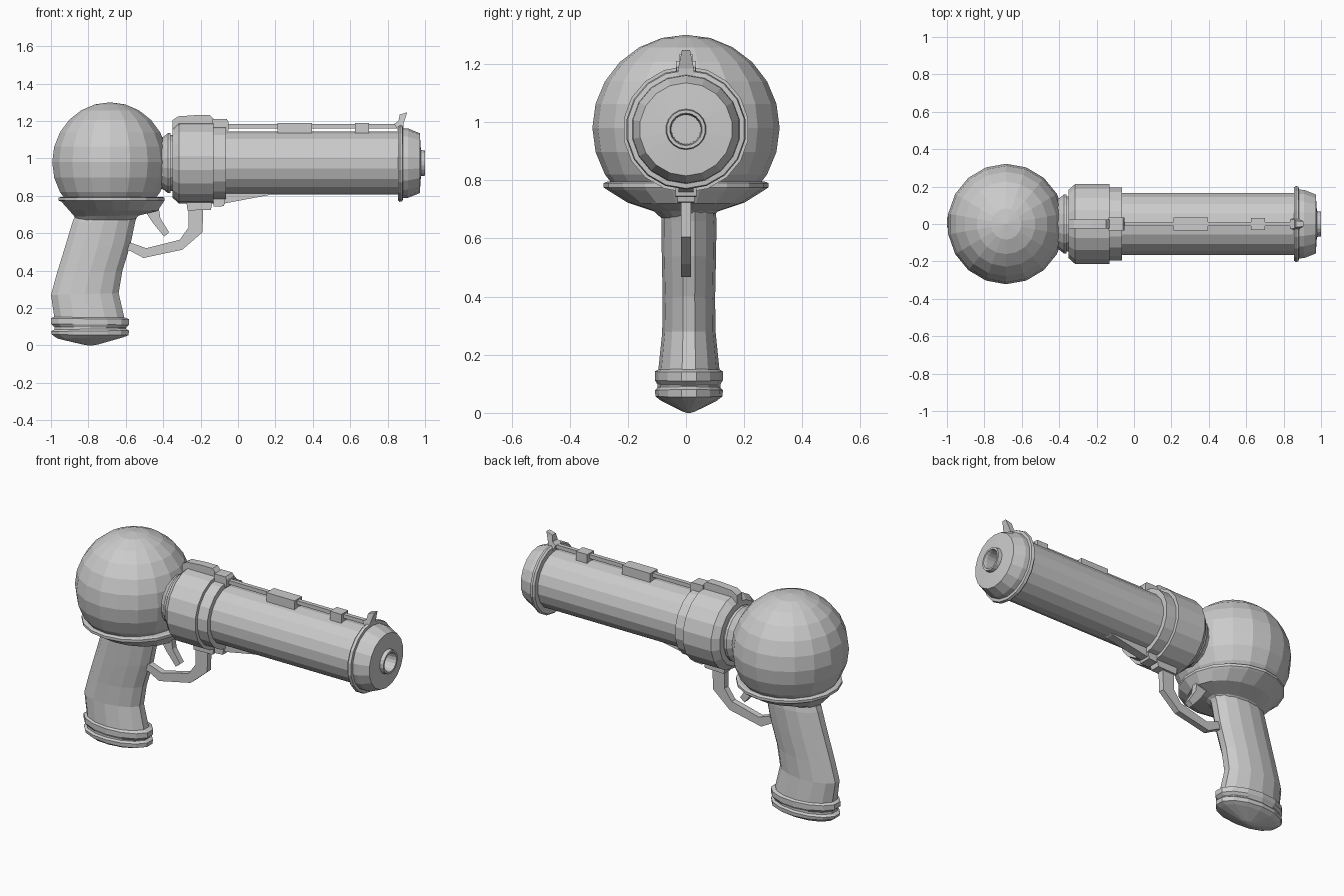
import bpy, bmesh
from math import cos, sin, tau
from mathutils import Vector

AXIS_Z = 0.975  # height of the barrel axis


def finish(name, bm):
    bmesh.ops.recalc_face_normals(bm, faces=bm.faces)
    me = bpy.data.meshes.new(name)
    bm.to_mesh(me)
    bm.free()
    ob = bpy.data.objects.new(name, me)
    bpy.context.collection.objects.link(ob)
    return ob


def skin(name, rings):
    """Bridge rings of points and cap both ends."""
    bm = bmesh.new()
    vs = [[bm.verts.new(p) for p in ring] for ring in rings]
    n = len(vs[0])
    for a, b in zip(vs, vs[1:]):
        for i in range(n):
            j = (i + 1) % n
            bm.faces.new((a[i], a[j], b[j], b[i]))
    bm.faces.new(vs[0])
    bm.faces.new(vs[-1])
    return finish(name, bm)


def lathe_x(name, profile, n=18):
    """Profile of (x, radius) turned around the barrel axis."""
    return skin(name, [[(x, r * cos(tau * i / n + tau / 4), AXIS_Z + r * sin(tau * i / n + tau / 4))
                        for i in range(n)] for x, r in profile])


def loft_z(name, sections, n=14, cy=0.0):
    """Sections of (z left, z right, x left, x right, half depth)."""
    rings = []
    for zl, zr, xl, xr, ry in sections:
        ring = []
        for i in range(n):
            c, s = cos(tau * (i + .5) / n), sin(tau * (i + .5) / n)
            c /= cos(tau / n / 2)
            ring.append(((xl + xr) / 2 + c * (xr - xl) / 2, cy + s * ry,
                         (zl + zr) / 2 + c * (zr - zl) / 2))
        rings.append(ring)
    return skin(name, rings)


def plate(name, pts, half):
    """Outline in x, z given thickness across y."""
    return skin(name, [[(x, y, z) for x, z in pts] for y in (-half, half)])


# round rear chamber, open where it sits in the cup
bm = bmesh.new()
bmesh.ops.create_uvsphere(bm, u_segments=18, v_segments=12, radius=1)
bmesh.ops.scale(bm, vec=(0.314, 0.322, 0.32), verts=bm.verts)
bmesh.ops.translate(bm, vec=(-0.684, 0, 0.98), verts=bm.verts)
bmesh.ops.bisect_plane(bm, geom=bm.verts[:] + bm.edges[:] + bm.faces[:],
                       plane_co=Vector((0, 0, 0.77)), plane_no=Vector((0, 0, -1)), clear_outer=True)
finish("chamber_ball", bm)

# cup under the chamber
loft_z("chamber_cup", [
    (.795, .795, -.945, -.405, .272),
    (.79, .79, -.96, -.393, .283),
    (.775, .775, -.96, -.393, .283),
    (.77, .765, -.945, -.40, .272),
    (.725, .72, -.905, -.43, .20),
    (.69, .695, -.875, -.53, .11),
    (.67, .67, -.86, -.56, .085)], n=18)

# curved grip with ringed butt
loft_z("grip", [
    (.72, .72, -.86, -.53, .09),
    (.66, .66, -.885, -.55, .095),
    (.51, .54, -.93, -.575, .093),
    (.38, .40, -.97, -.618, .090),
    (.27, .28, -1.0, -.638, .092),
    (.15, .15, -.982, -.608, .105)], cy=.01)
loft_z("grip_butt", [
    (.155, .15, -.98, -.605, .10),
    (.145, .14, -1.0, -.582, .117),
    (.115, .11, -1.0, -.582, .117),
    (.10, .095, -.982, -.60, .108),
    (.085, .09, -.982, -.60, .108),
    (.075, .08, -1.0, -.583, .117),
    (.058, .055, -.995, -.585, .115),
    (.037, .045, -.965, -.61, .095),
    (.005, .005, -.83, -.75, .022),
    (0, 0, -.80, -.78, .006)], cy=.01)

# neck, collar, band and barrel
lathe_x("neck", [(-.44, .135), (-.40, .14), (-.375, .16), (-.36, .16), (-.36, .15), (-.33, .15)])
lathe_x("collar", [(-.35, .15), (-.35, .185), (-.315, .217), (-.13, .217), (-.13, .16)])
lathe_x("collar_band", [(-.15, .16), (-.15, .197), (-.065, .197), (-.065, .16)])
lathe_x("barrel", [(-.10, .168), (.87, .168)])

# muzzle flange, cap and hollow nozzle
lathe_x("muzzle", [
    (.855, .16), (.855, .198), (.865, .207), (.88, .203), (.882, .187), (.91, .185),
    (.972, .160), (.978, .07), (1.0, .067), (1.0, .056), (.985, .052), (.86, .05)])

# sight rail along the top
plate("rear_sight_base", [(-.35, 1.15), (-.35, 1.205), (-.32, 1.225), (-.22, 1.232),
                          (-.15, 1.232), (-.13, 1.21), (-.13, 1.15)], .024)
plate("rail_clamp", [(-.135, 1.15), (-.135, 1.21), (-.06, 1.21), (-.05, 1.195), (-.05, 1.15)], .034)
plate("sight_rail", [(-.06, 1.16), (-.06, 1.183), (.86, 1.183), (.86, 1.16)], .012)
for name, x0, x1, half in (("rail_block_long", .21, .395, .035), ("rail_block_short", .625, .70, .032)):
    plate(name, [(x0, 1.125), (x0, 1.19), (x1, 1.19), (x1, 1.125)], half)

# tapered front sight
front = [(.86, 1.14), (.835, 1.185), (.858, 1.20), (.865, 1.235), (.905, 1.247), (.885, 1.185), (.882, 1.14)]
skin("front_sight", [[(x, s * (.032 - .018 * max(0, (z - 1.16) / .087)), z) for x, z in front] for s in (-1, 1)])

# underside wedge and guard mount
plate("barrel_wedge", [(-.08, .83), (-.08, .758), (.17, .805), (.21, .825)], .025)
plate("band_lug", [(-.13, .80), (-.13, .742), (-.075, .745), (-.065, .80)], .036)
plate("guard_mount", [(-.28, .80), (-.27, .722), (-.145, .725), (-.13, .80)], .03)

# trigger guard and trigger
plate("trigger_guard", [
    (-.265, .76), (-.265, .63), (-.312, .565), (-.49, .52), (-.56, .545), (-.62, .56),
    (-.62, .51), (-.575, .505), (-.505, .468), (-.298, .512), (-.19, .605), (-.185, .76)], .018)
plate("trigger", [(-.50, .78), (-.43, .78), (-.415, .68), (-.368, .605), (-.395, .582),
                  (-.455, .655), (-.495, .715)], .018)
